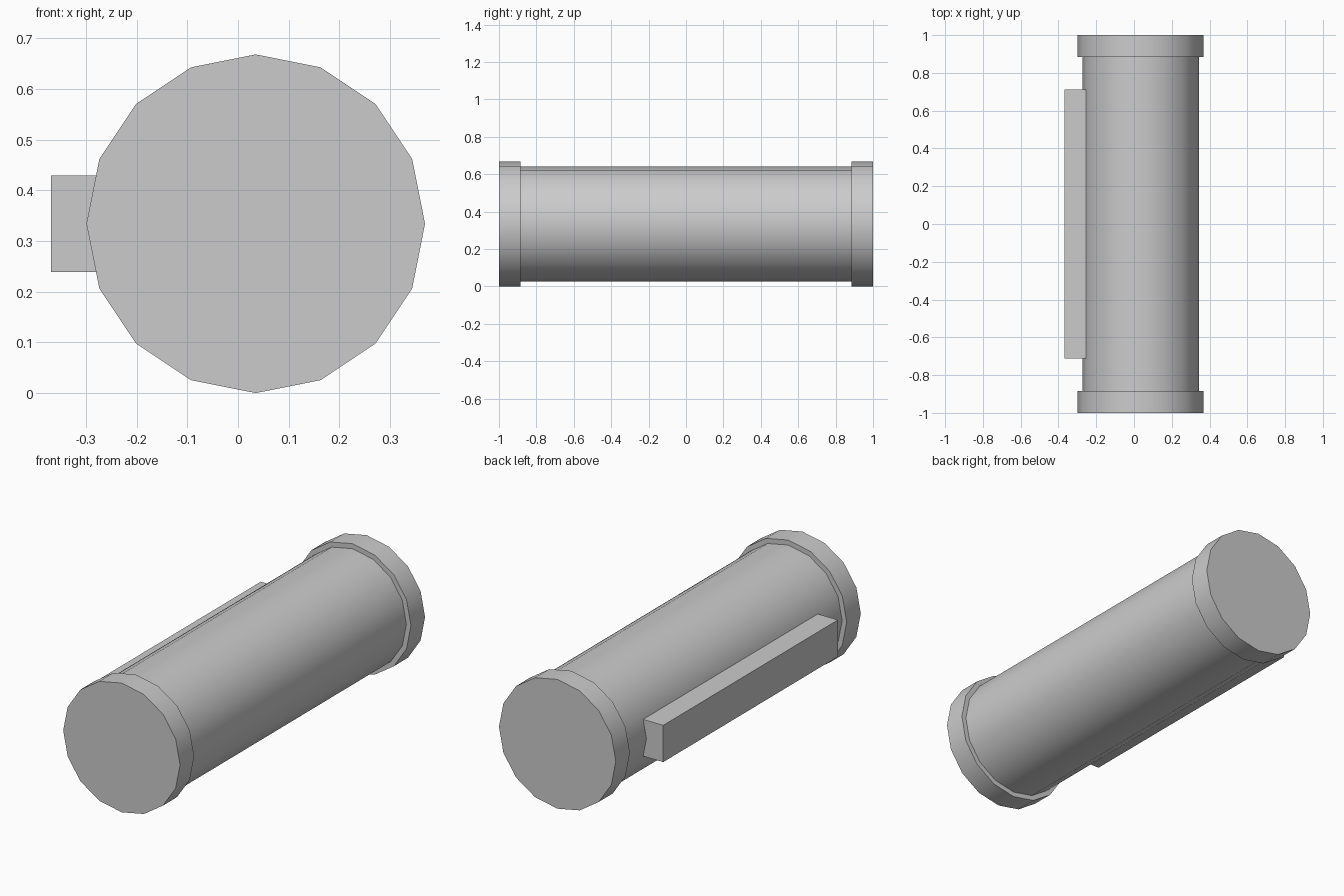
import bpy, bmesh, math
from mathutils import Matrix, Vector

if "Cube" in bpy.data.objects:
    bpy.data.objects.remove(bpy.data.objects["Cube"])

grey = bpy.data.materials.new("light_grey")
grey.diffuse_color = (0.6, 0.6, 0.6, 1)
grey.use_nodes = True
grey.node_tree.nodes["Principled BSDF"].inputs["Base Color"].default_value = grey.diffuse_color

CX, CZ = 0.035, 0.334   # axis of the tube


def finish(name, bm, smooth=False):
    me = bpy.data.meshes.new(name)
    bmesh.ops.recalc_face_normals(bm, faces=bm.faces)
    bm.to_mesh(me)
    bm.free()
    me.materials.append(grey)
    if smooth:
        me.shade_smooth()
        me.set_sharp_from_angle(angle=math.radians(30))
    ob = bpy.data.objects.new(name, me)
    bpy.context.collection.objects.link(ob)
    return ob


def cylinder(name, radius, y0, y1):
    # 16-sided drum lying along y
    bm = bmesh.new()
    m = Matrix.Translation((CX, (y0 + y1) / 2, CZ)) @ Matrix.Rotation(math.pi / 2, 4, 'X')
    bmesh.ops.create_cone(bm, cap_ends=True, segments=16, radius1=radius,
                          radius2=radius, depth=y1 - y0, matrix=m)
    return finish(name, bm, True)


def box(name, lo, hi):
    lo, hi = Vector(lo), Vector(hi)
    bm = bmesh.new()
    m = Matrix.Translation((lo + hi) / 2) @ Matrix.Diagonal((*(hi - lo), 1))
    bmesh.ops.create_cube(bm, size=1, matrix=m)
    return finish(name, bm)


# Main tube and the two wider end caps
cylinder("tube_body", 0.308, -0.885, 0.885)
cylinder("front_cap", 0.334, -1.0, -0.885)
cylinder("back_cap", 0.334, 0.885, 1.0)

# Long rail on the left side, sunk into the tube
box("side_rail", (-0.369, -0.713, 0.239), (-0.25, 0.713, 0.429))
